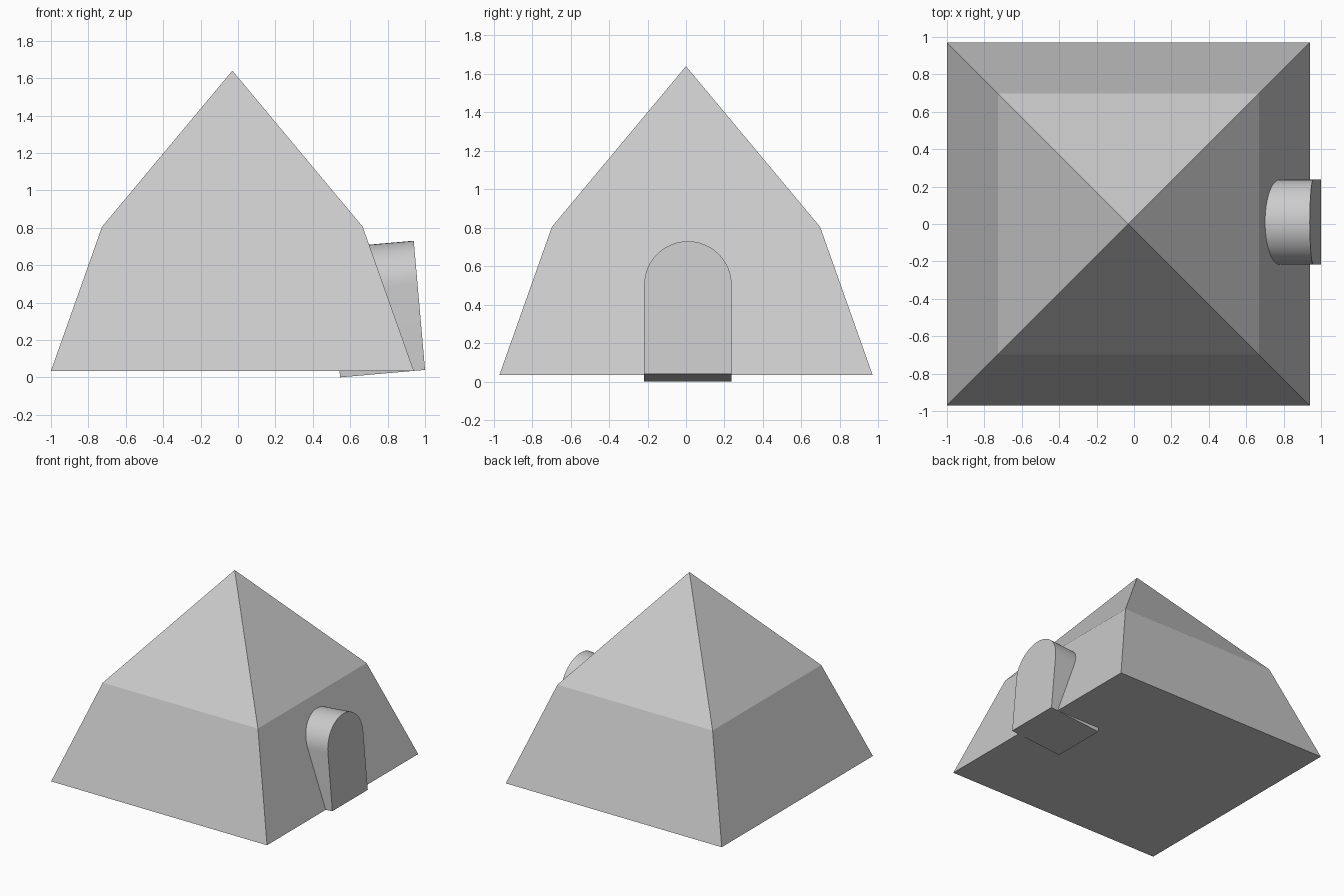
import bpy, bmesh, math
from mathutils import Matrix, Vector

if "Cube" in bpy.data.objects:
    bpy.data.objects.remove(bpy.data.objects["Cube"])


def finish(name, bm):
    bmesh.ops.recalc_face_normals(bm, faces=bm.faces[:])
    mesh = bpy.data.meshes.new(name)
    bm.to_mesh(mesh)
    bm.free()
    obj = bpy.data.objects.new(name, mesh)
    bpy.context.collection.objects.link(obj)
    return obj


# Tent body: square rings closed by an apex
CX = -0.03
bm = bmesh.new()
rings = []
for half, z in ((0.97, 0.035), (0.697, 0.805)):
    rings.append([bm.verts.new((CX + sx * half, sy * half, z))
                  for sx, sy in ((-1, -1), (1, -1), (1, 1), (-1, 1))])
apex = bm.verts.new((CX, 0, 1.64))
low, mid = rings
bm.faces.new(low)
for i in range(4):
    j = (i + 1) % 4
    bm.faces.new((low[i], low[j], mid[j], mid[i]))
    bm.faces.new((mid[i], mid[j], apex))
finish("tent_body", bm)

# Arched doorway block: arch profile extruded inward, leaning back slightly
RADIUS, STRAIGHT, DEPTH, SEGMENTS = 0.227, 0.466, 0.456, 24
profile = [(-RADIUS, 0), (RADIUS, 0)]
for i in range(SEGMENTS + 1):
    a = math.pi * i / SEGMENTS
    profile.append((RADIUS * math.cos(a), STRAIGHT + RADIUS * math.sin(a)))
bm = bmesh.new()
face = bm.faces.new([bm.verts.new((0, y, z)) for y, z in profile])
back = bmesh.ops.extrude_face_region(bm, geom=[face], use_keep_orig=True)
bmesh.ops.translate(bm, vec=Vector((-DEPTH, 0, 0)),
                    verts=[g for g in back["geom"] if isinstance(g, bmesh.types.BMVert)])
door = finish("door_arch", bm)
door.matrix_world = (Matrix.Translation((1.0, 0.01, 0.04))
                     @ Matrix.Rotation(math.radians(-5), 4, 'Y'))
bpy.context.view_layer.objects.active = door
door.select_set(True)
bpy.ops.object.shade_smooth_by_angle(angle=math.radians(30))
